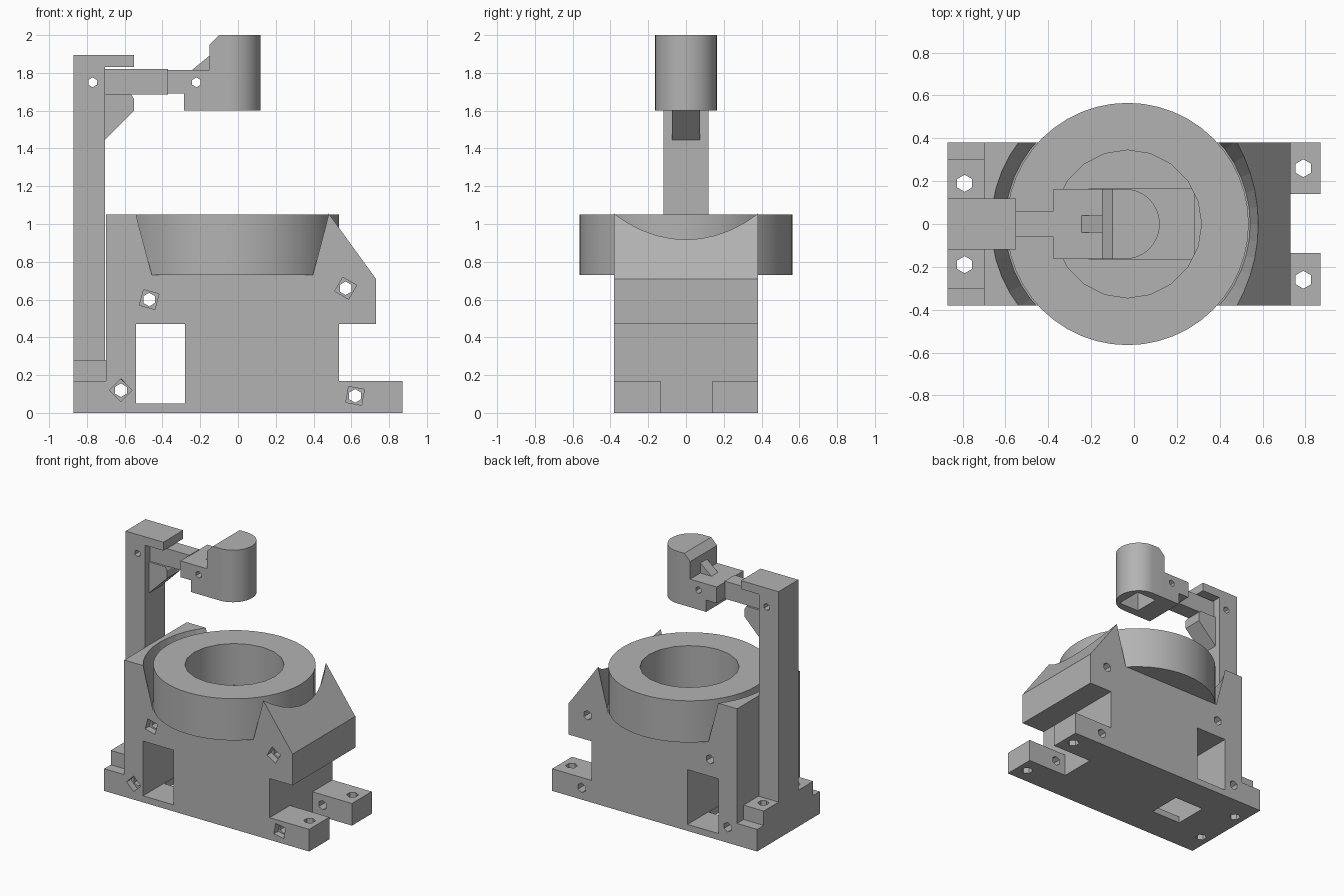
import bpy, bmesh, math
from mathutils import Matrix, Vector

if "Cube" in bpy.data.objects:
    bpy.data.objects.remove(bpy.data.objects["Cube"], do_unlink=True)

grey = bpy.data.materials.new("plain grey")
grey.use_nodes = True
COLOUR = (0.45, 0.45, 0.45, 1)
grey.diffuse_color = COLOUR
grey.node_tree.nodes["Principled BSDF"].inputs["Base Color"].default_value = COLOUR


def finish(name, bm):
    bmesh.ops.recalc_face_normals(bm, faces=bm.faces[:])
    mesh = bpy.data.meshes.new(name)
    bm.to_mesh(mesh)
    bm.free()
    mesh.materials.append(grey)
    obj = bpy.data.objects.new(name, mesh)
    bpy.context.collection.objects.link(obj)
    return obj


def prism(name, points, lo, hi, axis="y"):
    """Extrude an outline: (x, z) along y, or (x, y) along z."""
    bm = bmesh.new()
    place = (lambda a, b, t: (a, t, b)) if axis == "y" else (lambda a, b, t: (a, b, t))
    face = bm.faces.new([bm.verts.new(place(a, b, lo)) for a, b in points])
    moved = bmesh.ops.extrude_face_region(bm, geom=[face])["geom"]
    verts = [v for v in moved if isinstance(v, bmesh.types.BMVert)]
    bmesh.ops.translate(bm, verts=verts, vec=Vector(place(0, 0, hi - lo)))
    return finish(name, bm)


def box(name, x0, x1, y0, y1, z0, z1):
    return prism(name, [(x0, z0), (x1, z0), (x1, z1), (x0, z1)], y0, y1)


def cylinder(name, centre, r, depth, axis="z", sides=8, r_top=None, turn=0):
    bm = bmesh.new()
    m = Matrix.Translation(centre)
    if axis == "y":
        m = m @ Matrix.Rotation(math.pi / 2, 4, "X")
    m = m @ Matrix.Rotation(math.radians(turn), 4, "Z")
    bmesh.ops.create_cone(bm, cap_ends=True, segments=sides, radius1=r,
                          radius2=r if r_top is None else r_top, depth=depth, matrix=m)
    return finish(name, bm)


def cut(obj, *cutters):
    """Subtract each cutter and remove it afterwards."""
    for c in cutters:
        c.hide_render = True
        mod = obj.modifiers.new("cut", "BOOLEAN")
        mod.operation, mod.solver, mod.object = "DIFFERENCE", "EXACT", c
        bpy.context.view_layer.update()
        graph = bpy.context.evaluated_depsgraph_get()
        mesh = bpy.data.meshes.new_from_object(obj.evaluated_get(graph))
        obj.modifiers.clear()
        obj.data = mesh
        bpy.data.objects.remove(c, do_unlink=True)
    return obj


def smooth(obj):
    for p in obj.data.polygons:
        p.use_smooth = True
    obj.data.set_sharp_from_angle(angle=math.radians(30))


W = 0.38           # half depth of the body
CX = -0.03         # ring centre

# Main body: stepped side profile with a sloped shoulder
body = prism("body", [(-0.87, 0), (0.87, 0), (0.87, 0.17), (0.535, 0.17), (0.535, 0.47),
                      (0.73, 0.47), (0.73, 0.71), (0.48, 1.055), (0.475, 1.05),
                      (-0.7, 1.05), (-0.7, 0.17), (-0.87, 0.17)], -W, W)
# Flared cradle, window, floor opening, fork slot and pocket under the ring
cut(body,
    cylinder("cradle_cutter", (CX, 0, 0.9), 0.572, 0.34, sides=48, r_top=0.64),
    box("window_cutter", -0.54, -0.28, -0.5, 0.5, 0.05, 0.47),
    box("floor_cutter", -0.535, -0.285, -0.13, 0.13, -0.1, 0.1),
    box("fork_cutter", 0.535, 1, -0.135, 0.14, -0.1, 0.3),
    box("pocket_cutter", -0.21, 0.28, -0.165, 0.165, 0.52, 0.9))
# Cross bolt holes with square nut pockets in the front
for x, z, turn in ((-0.62, 0.12, 0), (-0.47, 0.6, 30), (0.57, 0.66, 15), (0.62, 0.09, 35)):
    cut(body,
        cylinder("bolt_cutter", (x, 0, z), 0.036, 1, "y", 6),
        cylinder("nut_cutter", (x, -W, z), 0.06, 0.1, "y", 4, turn=turn))

# Vertical mounting holes at the fork end, and raised feet at the post end
for side, label in ((1, "back"), (-1, "front")):
    cut(body, cylinder("mount_cutter", (0.79, 0.26 * side, 0.1), 0.042, 0.5, sides=6),
        cylinder("mount_cutter", (-0.79, 0.19 * side, 0.1), 0.04, 0.5, sides=6))
    ya, yb = sorted((0.12 * side, 0.3 * side))
    foot = box("foot_" + label, -0.87, -0.695, ya, yb, 0.165, 0.28)
    cut(foot, cylinder("mount_cutter", (-0.79, 0.19 * side, 0.2), 0.04, 0.5, sides=6))

# Ring resting in the cradle
ring = cylinder("ring", (CX, 0, 0.89), 0.565, 0.32, sides=48)
cut(ring, cylinder("bore_cutter", (CX, 0, 0.89), 0.345, 0.5, sides=20))
smooth(ring)

# Post with overhanging cap, and bracket below the arm
post = prism("post", [(-0.87, 0.165), (-0.705, 0.165), (-0.705, 1.83), (-0.55, 1.83),
                      (-0.55, 1.895), (-0.87, 1.895)], -0.12, 0.12)
cut(post, cylinder("pin_cutter", (-0.77, 0, 1.75), 0.026, 0.5, "y", 6))
prism("bracket", [(-0.71, 1.44), (-0.55, 1.6), (-0.55, 1.66), (-0.565, 1.685),
                  (-0.71, 1.685)], -0.075, 0.075)

# Arm and hinge block
box("arm", -0.72, -0.37, -0.06, 0.06, 1.685, 1.82)
hinge = box("hinge_block", -0.375, -0.14, -0.163, 0.163, 1.69, 1.815)
cut(hinge, cylinder("pin_cutter", (-0.22, 0, 1.75), 0.026, 0.5, "y", 6))
box("hinge_plate", -0.285, -0.14, -0.163, 0.163, 1.6, 1.695)
prism("hinge_rib", [(-0.25, 1.81), (-0.14, 1.81), (-0.14, 1.9)], -0.04, 0.04)

# Rounded head, hollow underneath, with a bevelled rear top edge
arc = [(-0.04 + 0.16 * math.cos(a), 0.163 * math.sin(a))
       for a in (math.pi * (i / 20 - 0.5) for i in range(21))]
head = prism("head", arc + [(-0.15, 0.163), (-0.15, -0.163)], 1.6, 2.0, "z")
cut(head,
    prism("bevel_cutter", [(-0.16, 1.94), (-0.09, 2.01), (-0.16, 2.01)], -0.3, 0.3),
    box("hollow_cutter", -0.12, 0.05, -0.1, 0.1, 1.5, 1.85))
smooth(head)
